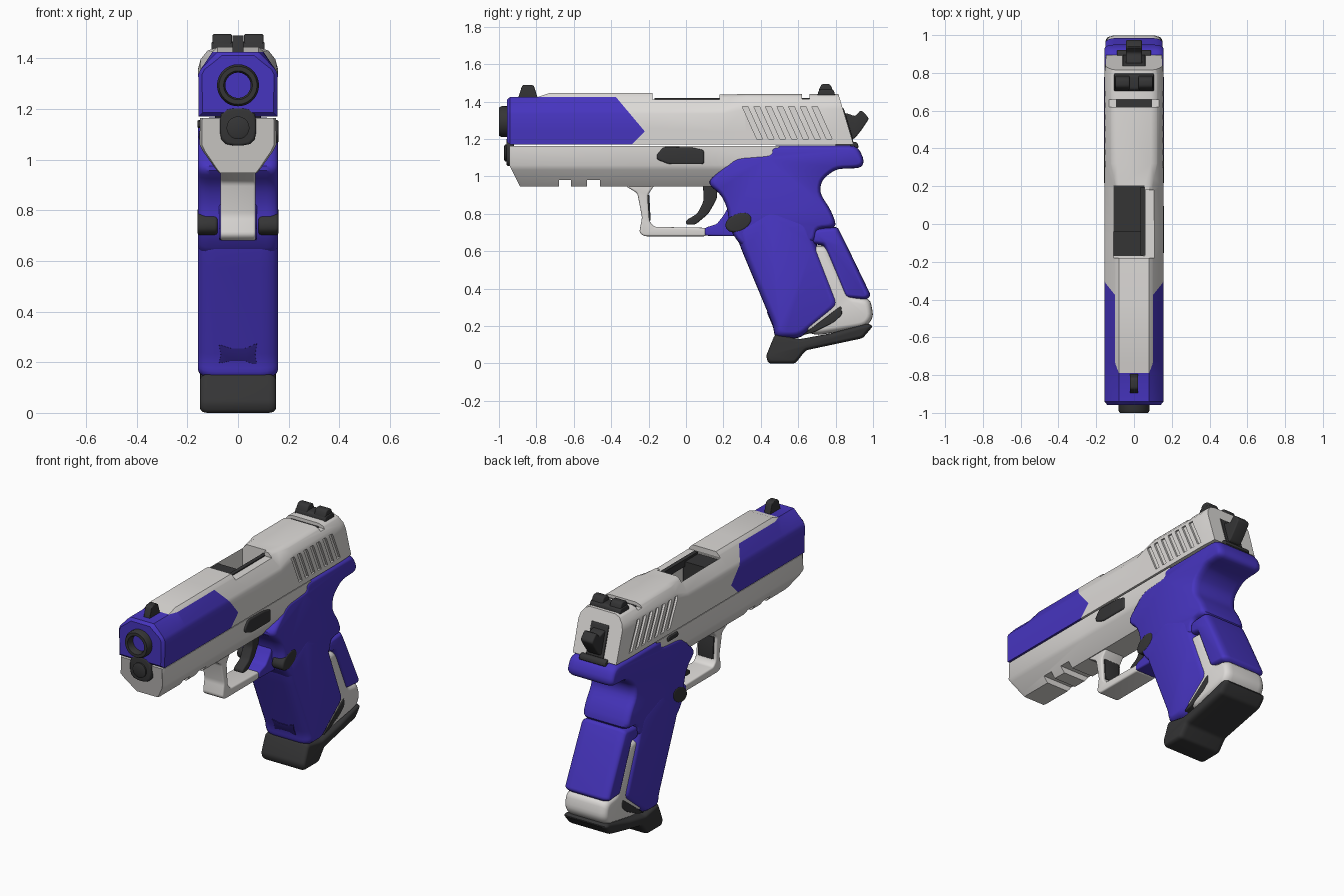
import bpy, bmesh, math
from mathutils import Vector

if "Cube" in bpy.data.objects:
    bpy.data.objects.remove(bpy.data.objects["Cube"])


def material(name, rgb):
    m = bpy.data.materials.new(name)
    m.diffuse_color = (*rgb, 1)
    m.use_nodes = True
    m.node_tree.nodes["Principled BSDF"].inputs["Base Color"].default_value = m.diffuse_color
    return m


WHITE = material("warm_white", (0.72, 0.70, 0.68))
BLUE = material("violet_blue", (0.062, 0.035, 0.52))
DEEP = material("deep_violet", (0.03, 0.017, 0.24))
DARK = material("charcoal", (0.035, 0.035, 0.036))


def finish(name, bm, mats, angle=35):
    bmesh.ops.recalc_face_normals(bm, faces=bm.faces[:])
    me = bpy.data.meshes.new(name)
    bm.to_mesh(me)
    bm.free()
    ob = bpy.data.objects.new(name, me)
    bpy.context.collection.objects.link(ob)
    for m in mats:
        me.materials.append(m)
    smooth(ob, angle)
    return ob


def smooth(ob, angle=35):
    bpy.ops.object.select_all(action='DESELECT')
    ob.select_set(True)
    bpy.context.view_layer.objects.active = ob
    bpy.ops.object.shade_smooth_by_angle(angle=math.radians(angle))


def skin(rows):
    """Bridge equal closed loops of points into a capped bmesh."""
    bm = bmesh.new()
    loops = [[bm.verts.new(p) for p in row] for row in rows]
    n = len(rows[0])
    for a, b in zip(loops, loops[1:]):
        for i in range(n):
            j = (i + 1) % n
            bm.faces.new((a[i], a[j], b[j], b[i]))
    bm.faces.new(loops[0])
    bm.faces.new(loops[-1])
    return bm


def inset(prof, d):
    out, n = [], len(prof)
    for i, p in enumerate(prof):
        e1 = (p - prof[i - 1]).normalized()
        e2 = (prof[(i + 1) % n] - p).normalized()
        n1, n2 = Vector((-e1.y, e1.x)), Vector((-e2.y, e2.x))
        out.append(p + (n1 + n2) * d / max(1 + n1.dot(n2), 0.4))
    return out


def rounded(prof, r):
    out, n = [], len(prof)
    for i, p in enumerate(prof):
        a, b = prof[i - 1] - p, prof[(i + 1) % n] - p
        p0 = p + a.normalized() * min(r, 0.4 * a.length)
        p1 = p + b.normalized() * min(r, 0.4 * b.length)
        for t in (0, 0.33, 0.67, 1):
            out.append(p0 * (1 - t) ** 2 + p * 2 * t * (1 - t) + p1 * t * t)
    return out


def slab(name, pts, hw, mat, b=0.01, depth=None, r=0.015, at=0.0, axis='x'):
    """Thick side profile (y, z) with rounded corners and rounded rims."""
    prof = [Vector(p) for p in pts]
    area = sum(prof[i - 1].cross(p) for i, p in enumerate(prof))
    if area < 0:
        prof.reverse()
    depth = depth or b
    half = []
    for k in range(5):
        a = k / 4 * math.pi / 2
        half.append((hw - depth + depth * math.sin(a), rounded(inset(prof, b * (1 - math.cos(a))), r)))
    layers = [(-w, q) for w, q in reversed(half)] + half
    if axis == 'x':
        rows = [[(at + w, p.x, p.y) for p in q] for w, q in layers]
    else:
        rows = [[(p.x, at + w, p.y) for p in q] for w, q in layers]
    return finish(name, skin(rows), [mat])


def lathe(name, pts, z, mat, n=32):
    """Spin (radius, y) points about a y-axis at height z."""
    rows = [[(r * math.cos(2 * math.pi * i / n), y, z + r * math.sin(2 * math.pi * i / n))
             for i in range(n)] for r, y in pts]
    return finish(name, skin(rows), [mat])


def box(bm, x0, x1, y0, y1, z0, z1, shear=0.0):
    v = [bm.verts.new((x, y + shear * (z1 - z), z)) for x in (x0, x1) for y in (y0, y1) for z in (z0, z1)]
    for f in ((0, 1, 3, 2), (4, 6, 7, 5), (0, 4, 5, 1), (2, 3, 7, 6), (0, 2, 6, 4), (1, 5, 7, 3)):
        bm.faces.new([v[i] for i in f])


def cut(ob, boxes):
    bm = bmesh.new()
    for bx in boxes:
        box(bm, *bx)
    cutter = finish("cutter", bm, [])
    cutter.hide_render = True
    mod = ob.modifiers.new("cut", 'BOOLEAN')
    mod.operation, mod.solver, mod.object = 'DIFFERENCE', 'EXACT', cutter
    bpy.context.view_layer.objects.active = ob
    bpy.ops.object.modifier_apply(modifier=mod.name)
    bpy.data.objects.remove(cutter)
    smooth(ob)


def block(name, dims, mat):
    bm = bmesh.new()
    box(bm, *dims)
    return finish(name, bm, [mat])


def mirror_loop(half):
    return half + [(-x, z) for x, z in reversed(half)]


# Slide: lofted chamfered section, blue front sides with a pointed rear edge
def front_sec(top, s=0.0):
    return mirror_loop([(0.155 - s, 1.17 + s), (0.157 - s, 1.335), (0.148 - s, 1.355),
                        (0.098 - s, top - 0.016 - s), (0.08 - s, top - s)])


rear_sec = mirror_loop([(0.155, 1.17), (0.157, 1.36), (0.148, 1.395), (0.12, 1.43), (0.09, 1.44)])
sections = [(-0.957, front_sec(1.425, 0.015)), (-0.94, front_sec(1.425)), (-0.79, front_sec(1.425)),
            (-0.73, front_sec(1.445)), (-0.2, front_sec(1.445)), (0.2, front_sec(1.438)),
            (0.32, rear_sec), (0.79, rear_sec)]
rows = [[(x, y, z) for x, z in s] for y, s in sections]
rows.append([(x * 0.96, 0.815 + (1.44 - z) * 0.3, z) for x, z in rear_sec])
bm = skin(rows)
for co, no in (((0, -0.22, 1.24), (0, 1, 0.84)), ((0, -0.22, 1.24), (0, 1, -1)), ((0, 0, 1.24), (0, 0, 1)),
               ((0, 0, 1.425), (0, 0, 1))):
    bmesh.ops.bisect_plane(bm, geom=bm.verts[:] + bm.edges[:] + bm.faces[:], plane_co=co, plane_no=no)
bm.normal_update()
for f in bm.faces:
    c = f.calc_center_median()
    edge = -0.22 - ((c.z - 1.24) * 0.84 if c.z > 1.24 else (1.24 - c.z))
    on_top = c.y > -0.79 and (c.z > 1.425 or (abs(f.normal.z) > 0.85 and c.z > 1.4))
    f.material_index = 1 if c.y < edge and not on_top else 0
slide = finish("slide", bm, [WHITE, BLUE])
serrations = [(s * 0.165 - 0.022, s * 0.165 + 0.022, 0.30 + i * 0.062, 0.33 + i * 0.062, 1.2, 1.375, 0.45)
              for i in range(7) for s in (-1, 1)]
cut(slide, serrations)
cut(slide, [(-0.3, 0.3, -0.18, 0.18, 1.412, 1.6)])
cut(slide, [(-0.108, 0.055, -0.17, 0.2, 1.21, 1.6)])
cut(slide, [(-0.3, 0.3, 0.62, 0.66, 1.415, 1.6)])
block("chamber", (-0.108, 0.05, -0.17, -0.04, 1.21, 1.405), DARK)
block("port_floor", (-0.107, 0.054, -0.05, 0.2, 1.205, 1.215), DARK)
block("port_rim", (0.035, 0.06, -0.168, 0.195, 1.375, 1.418), DARK)
block("slot_floor", (-0.095, 0.095, 0.62, 0.66, 1.412, 1.42), DARK)

# Barrel and guide rod
lathe("barrel", [(0.08, -0.9), (0.083, -0.985), (0.075, -1.0), (0.057, -1.0), (0.05, -0.985), (0.05, -0.9)],
      1.293, DARK)
lathe("bore", [(0.051, -0.945), (0.051, -0.94)], 1.293, BLUE)
slab("guide_housing", [(-0.072, 1.055), (0.072, 1.055), (0.072, 1.205), (-0.072, 1.205)], 0.02, DARK,
     r=0.055, at=-0.94, axis='y')
lathe("guide_rod", [(0.045, -0.93), (0.045, -0.968), (0.036, -0.972)], 1.125, DARK)

# Sights
slab("front_sight", [(-0.90, 1.41), (-0.875, 1.49), (-0.815, 1.49), (-0.79, 1.41)], 0.022, DARK, b=0.004)
slab("rear_sight_base", [(0.70, 1.42), (0.71, 1.465), (0.79, 1.465), (0.80, 1.42)], 0.105, DARK, b=0.006)
for s, n in ((-1, "left"), (1, "right")):
    slab("rear_sight_post_" + n, [(0.705, 1.45), (0.725, 1.495), (0.77, 1.495), (0.79, 1.45)], 0.038, DARK,
         b=0.006, at=s * 0.062)

# Frame with a chamfered underside, sloping nose and rail notches
half = [(0.15, 1.163), (0.152, 1.06), (0.14, 1.035), (0.09, 0.965), (0.075, 0.947)]
sec = mirror_loop(half)
rows = [[(x * 0.94, -0.945 + max(0, 1.06 - z) * 0.5, z) for x, z in sec]]
rows += [[(x, y + max(0, 1.06 - z) * 0.5, z) for x, z in sec] for y in (-0.925, -0.3, 0.1)]
rows.append([(x, 0.5 - max(0, 1.06 - z) * 2, z) for x, z in sec])
frame = finish("frame", skin(rows), [WHITE])
cut(frame, [(-0.3, 0.3, -0.68, -0.615, 0.9, 0.982), (-0.3, 0.3, -0.53, -0.46, 0.9, 0.982)])

# Trigger guard with a dark inner pad, and trigger
slab("trigger_guard", [(-0.35, 0.965), (-0.26, 0.91), (-0.235, 0.78), (-0.25, 0.70), (-0.225, 0.68),
                       (0.11, 0.68), (0.11, 0.725), (-0.17, 0.73), (-0.195, 0.76), (-0.205, 0.90),
                       (-0.16, 0.965)], 0.07, WHITE, b=0.01)
slab("guard_pad", [(-0.21, 0.765), (-0.189, 0.765), (-0.196, 0.90), (-0.215, 0.90)], 0.052, DARK, b=0.002, r=0.003)
slab("guard_root", [(0.10, 0.683), (0.27, 0.68), (0.34, 0.75), (0.24, 0.86), (0.20, 0.79), (0.165, 0.745),
                    (0.10, 0.725)], 0.075, BLUE, b=0.01)
slab("trigger", [(0.09, 0.97), (0.17, 0.97), (0.165, 0.88), (0.12, 0.80), (0.05, 0.742), (0.0, 0.742),
                 (0.0, 0.765), (0.06, 0.80), (0.095, 0.87)], 0.032, DARK, b=0.008)

# Upper grip with tang
slab("upper_grip", [(0.45, 1.165), (0.45, 1.12), (0.26, 1.105), (0.11, 0.965), (0.19, 0.9), (0.225, 0.82),
                    (0.23, 0.72), (0.30, 0.62), (0.69, 0.64), (0.70, 0.72), (0.81, 0.725), (0.775, 0.82),
                    (0.715, 0.91), (0.725, 0.98), (0.80, 1.04), (0.94, 1.045), (0.953, 1.09), (0.915, 1.165)],
     0.157, BLUE, b=0.022, depth=0.045, r=0.04)

# Lower grip, its white core and the back strap
slab("lower_grip", [(0.255, 0.72), (0.30, 0.60), (0.465, 0.205), (0.475, 0.135), (0.61, 0.135),
                    (0.825, 0.31), (0.695, 0.645), (0.66, 0.76), (0.45, 0.84)],
     0.158, BLUE, b=0.035, depth=0.07, r=0.03)
slab("grip_core", [(0.64, 0.63), (0.76, 0.63), (0.88, 0.36), (0.985, 0.345), (1.003, 0.25), (0.965, 0.195),
                   (0.70, 0.15), (0.55, 0.2)], 0.145, WHITE, b=0.03, depth=0.05, r=0.03)
slab("back_strap", [(0.68, 0.72), (0.81, 0.73), (0.86, 0.63), (0.988, 0.365), (0.965, 0.34),
                    (0.85, 0.35), (0.735, 0.63), (0.67, 0.64)], 0.152, BLUE, b=0.022, depth=0.05, r=0.015)
slab("grip_wedge", [(0.83, 0.31), (0.835, 0.26), (0.79, 0.22), (0.68, 0.165), (0.62, 0.15)], 0.149, DARK, b=0.005)

# Waisted inlay low on the front strap, leaning with the grip
inlay = slab("front_inlay", [(-0.075, 0.195), (-0.03, 0.205), (0.03, 0.205), (0.075, 0.185), (0.068, 0.23),
                             (0.075, 0.275), (0.03, 0.255), (-0.03, 0.255), (-0.075, 0.27), (-0.068, 0.23)],
             0.004, DEEP, b=0.001, r=0.004, at=0.4525, axis='y')
for v in inlay.data.vertices:
    v.co.y -= (v.co.z - 0.235) * 0.418

# Magazine base
slab("magazine_base", [(0.475, 0.155), (0.428, 0.04), (0.44, 0.0), (0.585, 0.0), (0.64, 0.07), (0.945, 0.135),
                       (1.0, 0.2), (0.97, 0.215), (0.77, 0.16), (0.61, 0.13)], 0.15, DARK, b=0.018, depth=0.03)

# Hammer and its seat behind the slide
slab("hammer", [(0.83, 1.19), (0.90, 1.2), (0.94, 1.25), (0.98, 1.31), (0.935, 1.357), (0.905, 1.32),
                (0.87, 1.335), (0.83, 1.34)], 0.042, DARK, b=0.008)
slab("hammer_plate", [(0.80, 1.37), (0.842, 1.37), (0.898, 1.18), (0.80, 1.18)], 0.06, DARK, b=0.003)
slab("hammer_seat", [(0.80, 1.15), (0.925, 1.15), (0.915, 1.185), (0.80, 1.185)], 0.09, DARK, b=0.005)

# Slide stop lever, small catch and release buttons
slab("slide_stop", [(-0.157, 1.115), (-0.12, 1.157), (0.03, 1.155), (0.097, 1.14), (0.097, 1.065),
                    (-0.09, 1.065), (-0.155, 1.09)], 0.02, DARK, b=0.009, at=0.14)
slab("side_catch", [(0.30, 1.125), (0.40, 1.125), (0.40, 1.155), (0.30, 1.155)], 0.01, DARK, b=0.005, at=-0.15)
tilt = math.radians(25)
oval = []
for i in range(12):
    u, v = 0.077 * math.cos(i * math.pi / 6), 0.05 * math.sin(i * math.pi / 6)
    oval.append((0.282 + u * math.cos(tilt) - v * math.sin(tilt), 0.755 + u * math.sin(tilt) + v * math.cos(tilt)))
for s, n in ((-1, "left"), (1, "right")):
    slab("release_button_" + n, oval, 0.04, DARK, b=0.012, at=s * 0.12)
